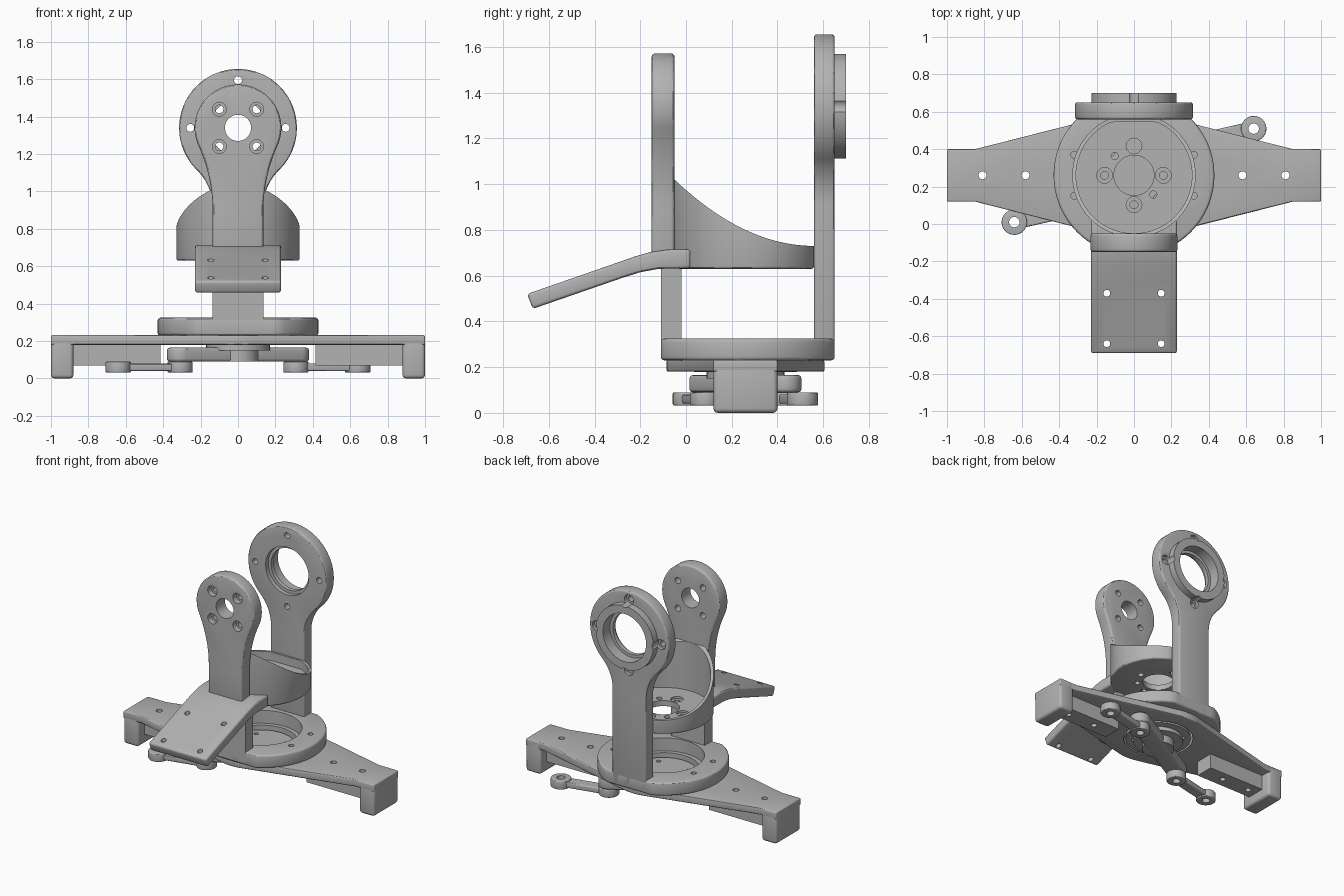
import bpy, bmesh
from math import sin, cos, pi, sqrt, atan2, radians

if "Cube" in bpy.data.objects:
    bpy.data.objects.remove(bpy.data.objects["Cube"])

GREY = (0.45, 0.45, 0.45, 1)
grey = bpy.data.materials.new("plain grey")
grey.use_nodes = True
grey.diffuse_color = GREY
grey.node_tree.nodes["Principled BSDF"].inputs["Base Color"].default_value = GREY

CY = 0.26      # y of the turning axis
HEAD = 1.34    # height of the pivot axis


# ---- outlines -------------------------------------------------------------
def arc(cx, cy, r, a0, a1, n):
    step = radians(a1 - a0) / n
    return [(cx + r * cos(radians(a0) + i * step), cy + r * sin(radians(a0) + i * step))
            for i in range(n + 1)]


def circle(cx, cy, r, n=48):
    return arc(cx, cy, r, 0, 360, n)[:-1]


def clipped(points, lo, hi):
    return [(u, min(max(v, lo), hi)) for u, v in points]


def rect(u0, u1, v0, v1):
    return [(u0, v0), (u1, v0), (u1, v1), (u0, v1)]


def capsule(a, b, r):
    t = atan2(b[1] - a[1], b[0] - a[0]) * 180 / pi
    return arc(*a, r, t + 90, t + 270, 16) + arc(*b, r, t - 90, t + 90, 16)


def keyhole(w, base, r, fillet):
    """Straight neck that sweeps into a round head."""
    zf = HEAD - sqrt((r + fillet) ** 2 - (w + fillet) ** 2)
    turn = atan2(HEAD - zf, -(w + fillet)) * 180 / pi
    sweep = arc(w + fillet, zf, fillet, 180, turn, 10)
    right = [(w, base)] + sweep
    head = arc(0, HEAD, r, turn - 180, 360 - turn, 48)[1:-1]
    return right + head + [(-u, v) for u, v in reversed(right)]


# ---- solids ---------------------------------------------------------------
def prism(name, outline, axis, lo, hi, bevel=0.0):
    place = {"X": lambda u, v, d: (d, u, v),
             "Y": lambda u, v, d: (u, d, v),
             "Z": lambda u, v, d: (u, v, d)}[axis]
    bm = bmesh.new()
    face = bm.faces.new([bm.verts.new(place(u, v, lo)) for u, v in outline])
    new = bmesh.ops.extrude_face_region(bm, geom=[face])["geom"]
    shift = place(0, 0, hi - lo)
    bmesh.ops.translate(bm, vec=shift, verts=[g for g in new if isinstance(g, bmesh.types.BMVert)])
    bmesh.ops.recalc_face_normals(bm, faces=bm.faces)
    mesh = bpy.data.meshes.new(name)
    bm.to_mesh(mesh)
    bm.free()
    mesh.materials.append(grey)
    ob = bpy.data.objects.new(name, mesh)
    bpy.context.collection.objects.link(ob)
    if bevel:
        mod = ob.modifiers.new("round", "BEVEL")
        mod.width, mod.segments = bevel, 3
        mod.limit_method, mod.angle_limit = "ANGLE", radians(40)
        apply(ob, mod)
    return ob


def activate(ob):
    bpy.ops.object.select_all(action="DESELECT")
    ob.select_set(True)
    bpy.context.view_layer.objects.active = ob


def apply(ob, mod):
    activate(ob)
    bpy.ops.object.modifier_apply(modifier=mod.name)


def cut(ob, outline, axis, lo, hi):
    cutter = prism("cutter", outline, axis, lo, hi)
    cutter.hide_render = True
    mod = ob.modifiers.new("cut", "BOOLEAN")
    mod.operation, mod.solver, mod.object = "DIFFERENCE", "EXACT", cutter
    apply(ob, mod)
    bpy.data.objects.remove(cutter)


def drill(ob, spots, r, axis, lo, hi):
    for u, v in spots:
        cut(ob, circle(u, v, r, 20), axis, lo, hi)


# ---- base beam with feet and ribs -----------------------------------------
beam_outline = ([(1, 0.4), (0.85, 0.4)] + arc(0, CY, 0.345, 75, 105, 12)
                + [(-0.85, 0.4), (-1, 0.4), (-1, 0.12), (-0.85, 0.12)]
                + arc(0, CY, 0.345, 255, 285, 12) + [(0.85, 0.12), (1, 0.12)])
beam = prism("base_beam", beam_outline, "Z", 0.18, 0.232, 0.008)
cut(beam, circle(0, CY, 0.24), "Z", 0.1, 0.3)
wing_holes = [(s * x, CY) for s in (-1, 1) for x in (0.58, 0.81)]
drill(beam, wing_holes, 0.021, "Z", 0, 0.3)
for side, s in (("left", 1), ("right", -1)):
    x = sorted((s * 0.88, s))
    prism(side + "_foot", rect(*x, 0.12, 0.4), "Z", 0, 0.23, 0.02)
    x = sorted((s * 0.415, s * 0.9))
    rib = prism(side + "_rib", rect(*x, 0.19, 0.33), "Z", 0.07, 0.19)
    drill(rib, wing_holes, 0.021, "Z", 0, 0.3)

# ---- turntable ring and hub -----------------------------------------------
ring = prism("turntable_ring", clipped(circle(0, CY, 0.43, 72), -0.11, 0.65), "Z", 0.23, 0.325, 0.015)
cut(ring, circle(0, CY, 0.27), "Z", 0.2, 0.4)
drill(ring, [(a, CY + b) for a in (-0.32, 0.32) for b in (-0.11, 0.11)], 0.018, "Z", 0.2, 0.4)
hub = prism("hub_disc", circle(0, CY, 0.225), "Z", 0.178, 0.205)
drill(hub, [(a, CY + b) for a in (-0.12, 0.12) for b in (-0.12, 0.12)], 0.015, "Z", 0.1, 0.3)
prism("hub_neck", circle(0, CY, 0.17), "Z", 0.15, 0.18)

# ---- steering horn and links ----------------------------------------------
inner = [(s * 0.31, CY + s * 0.175) for s in (-1, 1)]
outer = [(s * 0.64, CY + s * 0.25) for s in (-1, 1)]
horn = prism("steering_horn", capsule(*inner, 0.07), "Z", 0.09, 0.165, 0.015)
drill(horn, inner, 0.03, "Z", 0, 0.2)
prism("horn_boss", circle(0, CY, 0.11), "Z", 0.092, 0.163)
for side, a, b in zip(("right", "left"), inner, outer):
    bar = prism(side + "_link_bar", capsule(a, b, 0.04), "Z", 0.04, 0.08, 0.008)
    drill(bar, [a, b], 0.028, "Z", 0, 0.2)
    for end, p in (("inner", a), ("outer", b)):
        eye = prism(side + "_link_" + end + "_eye", circle(*p, 0.068, 32), "Z", 0.032, 0.09, 0.006)
        drill(eye, [p], 0.028, "Z", 0, 0.2)

# ---- front post -----------------------------------------------------------
prism("front_post_lower", rect(-0.135, 0.135, 0.25, 0.66), "Y", -0.11, -0.02)
front = prism("front_post", keyhole(0.135, 0.64, 0.232, 0.84), "Y", -0.15, -0.05, 0.015)
cut(front, circle(0, HEAD, 0.07, 32), "Y", -0.3, 0.1)
bolts = [(a, HEAD + b) for a in (-0.1, 0.1) for b in (-0.1, 0.1)]
drill(front, bolts, 0.022, "Y", -0.3, 0.1)
drill(front, bolts, 0.037, "Y", -0.3, -0.11)

# ---- back post with bearing collar ----------------------------------------
back = prism("back_post", keyhole(0.135, 0.24, 0.315, 0.28), "Y", 0.56, 0.65, 0.012)
collar = prism("bearing_collar", circle(0, HEAD, 0.23), "Y", 0.645, 0.7)
cut(back, circle(0, HEAD, 0.15), "Y", 0.5, 0.8)
cut(back, circle(0, HEAD, 0.172), "Y", 0.5, 0.59)
screws = [(0.255 * cos(i * pi / 2), HEAD + 0.255 * sin(i * pi / 2)) for i in range(4)]
drill(back, screws, 0.021, "Y", 0.5, 0.8)
for part in (back, collar):
    cut(part, circle(0, HEAD, 0.172), "Y", 0.62, 0.8)
    drill(part, screws, 0.036, "Y", 0.625, 0.8)

# ---- cup ------------------------------------------------------------------
cup = prism("cup", clipped(circle(0, CY, 0.33, 72), -0.06, 0.56), "Z", 0.63, 1.03, 0.012)
cut(cup, clipped(circle(0, CY, 0.31, 72), -0.05, 0.545), "Z", 0.67, 1.2)
sweep = [(0.56 - 0.61 * t / 16, 0.73 + 0.29 * (t / 16) ** 2) for t in range(-1, 18)]
cut(cup, sweep + [(-0.15, 1.3), (0.7, 1.3)], "X", -0.5, 0.5)
cut(cup, circle(0, CY, 0.107), "Z", 0.5, 0.8)
spots = [(0, CY + 0.157), (0, CY - 0.157), (0.157, CY), (-0.157, CY)]
drill(cup, spots, 0.021, "Z", 0.5, 0.8)
drill(cup, spots, 0.042, "Z", 0.655, 0.8)
drill(cup, [(-0.103, CY + 0.103), (0.103, CY - 0.103)], 0.019, "Z", 0.5, 0.8)

# ---- sloping front tongue -------------------------------------------------
profile = [(0.02, 0.715), (-0.08, 0.715), (-0.15, 0.705), (-0.22, 0.685), (-0.3, 0.657),
           (-0.695, 0.52), (-0.67, 0.455), (-0.28, 0.59), (-0.2, 0.615), (-0.12, 0.63), (0.02, 0.632)]
tongue = prism("front_tongue", profile, "X", -0.23, 0.23, 0.014)
cut(tongue, circle(0, CY, 0.315), "Z", 0.668, 0.9)
drill(tongue, [(a, b) for a in (-0.145, 0.145) for b in (-0.37, -0.64)], 0.018, "Z", 0.3, 0.9)

# ---- smooth shading with sharp edges --------------------------------------
for ob in [o for o in bpy.context.collection.objects if o.type == "MESH"]:
    activate(ob)
    bpy.ops.object.shade_smooth_by_angle(angle=radians(30))
